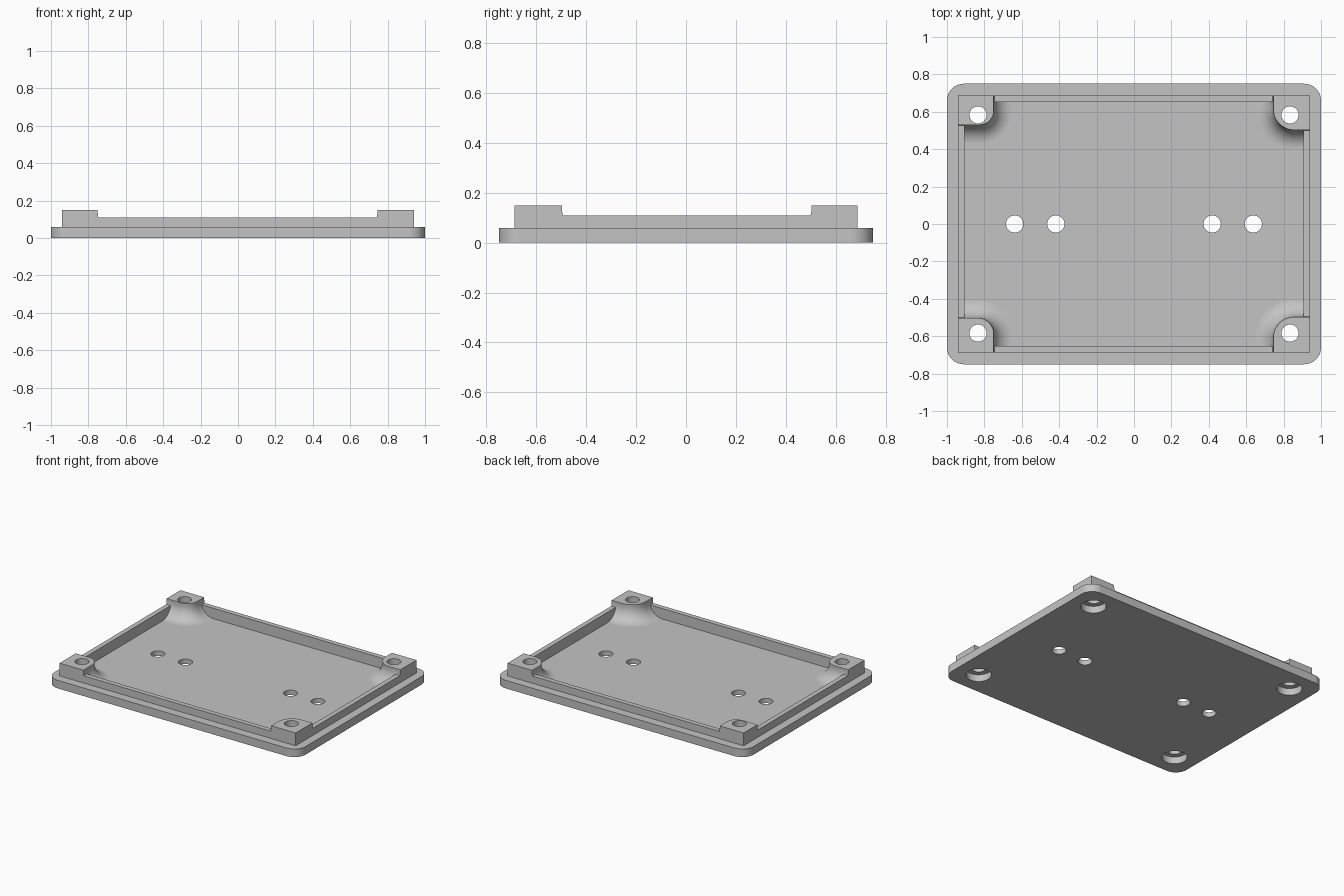
import bpy, bmesh, math

cube = bpy.data.objects.get("Cube")
if cube:
    bpy.data.objects.remove(cube, do_unlink=True)

grey = bpy.data.materials.new("light grey")
grey.use_nodes = True
grey.diffuse_color = (0.55, 0.55, 0.55, 1)
grey.node_tree.nodes["Principled BSDF"].inputs["Base Color"].default_value = (0.55, 0.55, 0.55, 1)

FLOOR, PLATE_TOP, LIP_TOP, POST_TOP = 0.035, 0.058, 0.11, 0.15
LIP_X, LIP_Y, WALL = 0.94, 0.687, 0.035
FLARE = 0.1


def arc(cx, cy, r, a0, a1, n):
    return [(cx + r * math.cos(a0 + (a1 - a0) * i / n),
             cy + r * math.sin(a0 + (a1 - a0) * i / n)) for i in range(n + 1)]


def rect(hx, hy):
    return [(-hx, -hy), (hx, -hy), (hx, hy), (-hx, hy)]


def loft(name, layers):
    """Closed solid through (z, outline) layers with matching point counts."""
    bm = bmesh.new()
    rings = [[bm.verts.new((x, y, z)) for x, y in pts] for z, pts in layers]
    n = len(rings[0])
    for low, high in zip(rings, rings[1:]):
        for i in range(n):
            j = (i + 1) % n
            bm.faces.new((low[i], low[j], high[j], high[i]))
    bm.faces.new(rings[0][::-1])
    bm.faces.new(rings[-1])
    bmesh.ops.recalc_face_normals(bm, faces=bm.faces)
    mesh = bpy.data.meshes.new(name)
    bm.to_mesh(mesh)
    bm.free()
    mesh.materials.append(grey)
    ob = bpy.data.objects.new(name, mesh)
    bpy.context.collection.objects.link(ob)
    return ob


def prism(name, pts, z0, z1):
    return loft(name, [(z0, pts), (z1, pts)])


def combine(target, tool, operation):
    mod = target.modifiers.new(operation, "BOOLEAN")
    mod.operation, mod.solver, mod.object = operation, "EXACT", tool
    bpy.context.view_layer.objects.active = target
    bpy.ops.object.modifier_apply(modifier=mod.name)
    bpy.data.objects.remove(tool, do_unlink=True)


# Base plate with rounded corners
R = 0.09
outline = []
for k, (sx, sy) in enumerate([(1, 1), (-1, 1), (-1, -1), (1, -1)]):
    a = k * math.pi / 2
    outline += arc(sx * (1 - R), sy * (0.75 - R), R, a, a + math.pi / 2, 10)
lid = prism("enclosure_lid", outline, 0, PLATE_TOP)

# Raised lip and shallow pocket inside it
combine(lid, prism("lip", rect(LIP_X, LIP_Y), 0.02, LIP_TOP), "UNION")
combine(lid, prism("pocket", rect(LIP_X - WALL, LIP_Y - WALL), FLOOR, 0.3), "DIFFERENCE")


# Corner posts, flaring out into the floor
def post(sx, sy, ex, ey, r):
    def ring(d):
        pts = [(LIP_X, LIP_Y), (ex - d, LIP_Y)]
        pts += arc(ex + r, ey + r, r + d, math.pi, 1.5 * math.pi, 12)
        pts += [(LIP_X, ey - d)]
        return [(sx * x, sy * y) for x, y in pts]

    layers = [(0.02, ring(FLARE))]
    for i in range(13):
        a = i / 12 * math.pi / 2
        layers.append((FLOOR + FLARE * (1 - math.cos(a)), ring(FLARE * (1 - math.sin(a)))))
    return loft("corner_post", layers + [(POST_TOP, ring(0))])


for spec in [(-1, 1, 0.75, 0.53, 0.075), (1, 1, 0.745, 0.503, 0.11),
             (-1, -1, 0.75, 0.503, 0.085), (1, -1, 0.745, 0.497, 0.11)]:
    combine(lid, post(*spec), "UNION")


# Screw holes with counterbores underneath, and the middle row of holes
def drill(x, y, r, z0, z1):
    pts = arc(x, y, r, 0, math.tau, 32)[:-1]
    combine(lid, prism("drill", pts, z0, z1), "DIFFERENCE")


for sx in (-1, 1):
    for sy in (-1, 1):
        drill(sx * 0.834, sy * 0.583, 0.083, -0.1, 0.05)
        drill(sx * 0.834, sy * 0.583, 0.046, -0.1, 0.3)
    for x in (0.418, 0.638):
        drill(sx * x, 0, 0.046, -0.1, 0.3)

# Smooth curved walls, crisp edges
bpy.ops.object.select_all(action="DESELECT")
lid.select_set(True)
bpy.context.view_layer.objects.active = lid
bpy.ops.object.shade_smooth_by_angle(angle=math.radians(30))
weighted = lid.modifiers.new("weighted normals", "WEIGHTED_NORMAL")
weighted.keep_sharp = True
